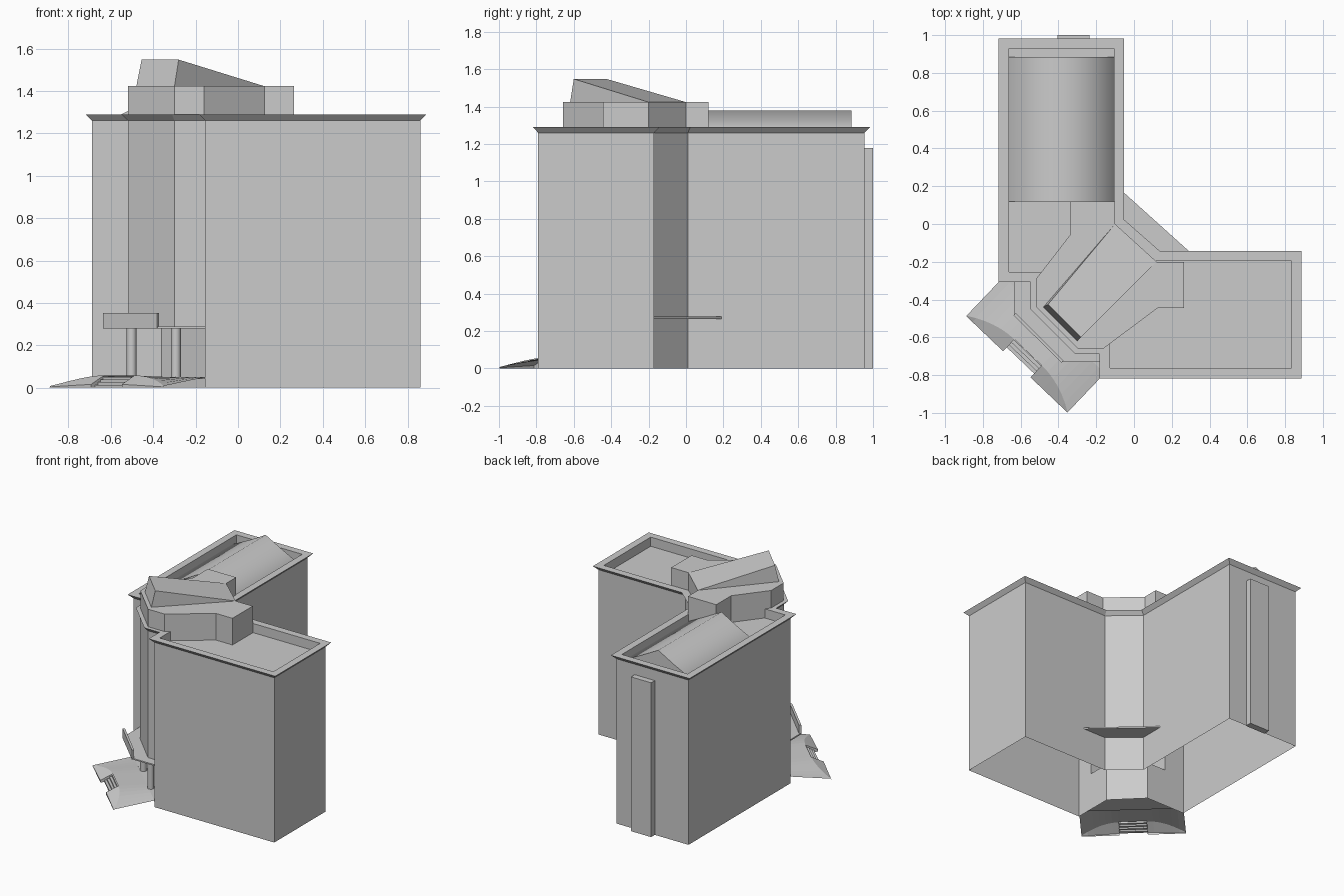
import bpy, bmesh, math
from mathutils import Vector

if "Cube" in bpy.data.objects:
    bpy.data.objects.remove(bpy.data.objects["Cube"])


def make(name, verts, faces, smooth=None):
    me = bpy.data.meshes.new(name)
    me.from_pydata([tuple(v) for v in verts], [], faces)
    bm = bmesh.new()
    bm.from_mesh(me)
    bmesh.ops.recalc_face_normals(bm, faces=bm.faces)
    bm.to_mesh(me)
    bm.free()
    ob = bpy.data.objects.new(name, me)
    bpy.context.collection.objects.link(ob)
    if smooth:
        bpy.ops.object.select_all(action='DESELECT')
        ob.select_set(True)
        bpy.context.view_layer.objects.active = ob
        bpy.ops.object.shade_smooth_by_angle(angle=math.radians(smooth))
    return ob


def loft(name, loops, bottom=True, top=True, smooth=None):
    n = len(loops[0])
    verts = [v for lp in loops for v in lp]
    faces = [(k * n + i, k * n + (i + 1) % n, (k + 1) * n + (i + 1) % n, (k + 1) * n + i)
             for k in range(len(loops) - 1) for i in range(n)]
    if bottom:
        faces.append(tuple(reversed(range(n))))
    if top:
        faces.append(tuple(range(len(verts) - n, len(verts))))
    return make(name, verts, faces, smooth)


def at(pts, z):
    return [(x, y, z) for x, y in pts]


def prism(name, pts, z0, z1, **kw):
    return loft(name, [at(pts, z0), at(pts, z1)], **kw)


def offset(pts, d):
    out, n = [], len(pts)
    for i in range(n):
        p, a, b = (Vector(pts[j % n]) for j in (i, i - 1, i + 1))
        e1, e2 = (p - a).normalized(), (b - p).normalized()
        n1, n2 = Vector((e1.y, -e1.x)), Vector((e2.y, -e2.x))
        q = p + (n1 + n2) * d / (1 + n1.dot(n2))
        out.append((q.x, q.y))
    return out


# Main block: upper storeys with flared cornice and sunken roof
wing_a = [(-0.69, 0.955), (-0.69, -0.28)]
corner = [(-0.52, -0.28), (-0.52, -0.44), (-0.30, -0.66), (-0.155, -0.66)]
rest = [(-0.155, -0.79), (0.86, -0.79), (0.86, -0.17),
        (0.125, -0.17), (-0.08, 0.01), (-0.08, 0.955)]
outline = wing_a + corner + rest
inner = offset(outline, -0.027)
loft("upper_walls", [at(outline, 0.28), at(outline, 1.26), at(offset(outline, 0.028), 1.29),
                     at(inner, 1.29), at(inner, 1.22)], bottom=False)

# Ground floor with recessed entrance, open underneath
recess = [(-0.36, -0.28), (-0.155, -0.485)]
prism("ground_floor_walls", wing_a + recess + rest, 0, 0.28, bottom=False, top=False)
prism("entrance_floor", [(-0.69, -0.28), (-0.155, -0.79), (-0.155, -0.485), (-0.36, -0.28)], 0.04, 0.05)

# Rear stair tower strip
prism("rear_pilaster", [(-0.405, 0.95), (-0.235, 0.95), (-0.235, 1.0), (-0.405, 1.0)], 0.0, 1.18)

# Gabled roof over the long wing
gable = [(-0.663, 1.22), (-0.663, 1.235), (-0.52, 1.305), (-0.385, 1.38),
         (-0.245, 1.305), (-0.107, 1.235), (-0.107, 1.22)]
loft("wing_roof", [[(x, y, z) for x, z in gable] for y in (0.12, 0.885)], smooth=65)

# Penthouse and slanted top
house = [(-0.34, 0.12), (-0.34, -0.06), (-0.518, -0.29), (-0.518, -0.44), (-0.30, -0.658), (-0.16, -0.658),
         (0.125, -0.445), (0.265, -0.445), (0.265, -0.20), (0.12, -0.20), (-0.10, 0.0), (-0.10, 0.12)]
prism("penthouse", house, 1.22, 1.424)
make("slanted_roof_block",
     [(-0.48, -0.44, 1.42), (-0.30, -0.62, 1.42), (0.12, -0.20, 1.424), (-0.10, 0.0, 1.424),
      (-0.455, -0.425, 1.548), (-0.28, -0.60, 1.548)],
     [(0, 1, 5, 4), (4, 5, 2, 3), (1, 2, 5), (0, 4, 3), (0, 3, 2, 1)])

# Front canopy with raised fascia, and rear canopy
prism("front_canopy", [(-0.635, -0.28), (-0.635, -0.48), (-0.385, -0.73), (-0.155, -0.73),
                       (-0.155, -0.485), (-0.36, -0.28)], 0.28, 0.29)
prism("canopy_fascia", [(-0.638, -0.483), (-0.383, -0.735), (-0.373, -0.723), (-0.626, -0.471)], 0.28, 0.353)
prism("rear_canopy", [(-0.08, 0.19), (-0.08, 0.0), (0.125, -0.17), (0.32, -0.17)], 0.265, 0.277)

# Entrance columns
for i, (cx, cy) in enumerate([(-0.502, -0.425), (-0.293, -0.635)]):
    ring = [(cx + 0.023 * math.cos(a * math.pi / 8), cy + 0.023 * math.sin(a * math.pi / 8)) for a in range(16)]
    prism(f"entrance_column_{i + 1}", ring, 0.05, 0.28, smooth=40)

# Entrance terrace in a local frame: d along the front, n outward
M, D, N = Vector((-0.4225, -0.535)), Vector((0.724, -0.690)), Vector((-0.690, -0.724))


def loc(d, n, z):
    p = M + D * d + N * n
    return (p.x, p.y, z)


STEPS = 6
arc = []
for i in range(STEPS + 1):
    t = i / STEPS
    arc.append((0.37 - 0.27 * t, 0.20 + 0.085 * (1 - t) ** 2, 0.008 + 0.05 * math.sin(t * math.pi / 2)))
rim = arc + [(-d, n, z) for d, n, z in reversed(arc)]
k = len(rim)
verts = [loc(d, n, z) for d, n, z in rim] + [loc(d, 0, 0.05) for d, n, z in rim]
make("terrace", verts, [(i, i + 1, k + i + 1, k + i) for i in range(k - 1)])

# Sloping cheeks beside the steps
for s, side in ((1, "right"), (-1, "left")):
    m = len(arc)
    v = [loc(s * d, n, z) for d, n, z in arc]
    v += [loc(s * d, 0.287, 0.004 + 0.012 * i / STEPS) for i, (d, n, z) in enumerate(arc)]
    v += [loc(s * d, 0.287, 0) for d, n, z in arc]
    f = [(r * m + i, r * m + i + 1, (r + 1) * m + i + 1, (r + 1) * m + i) for r in (0, 1) for i in range(m - 1)]
    v += [loc(s * 0.1, 0.20, 0)]
    f.append((m - 1, 2 * m - 1, 3 * m - 1, 3 * m))
    make(f"{side}_cheek", v, f)

# Front steps
for i in range(4):
    n0, n1, z = 0.18 + 0.018 * i, 0.205 + 0.018 * i, 0.05 - 0.012 * i
    prism(f"step_{i + 1}", [loc(d, n, 0)[:2] for d, n in ((-0.1, n0), (0.1, n0), (0.1, n1), (-0.1, n1))],
          max(0, z - 0.014), z)
